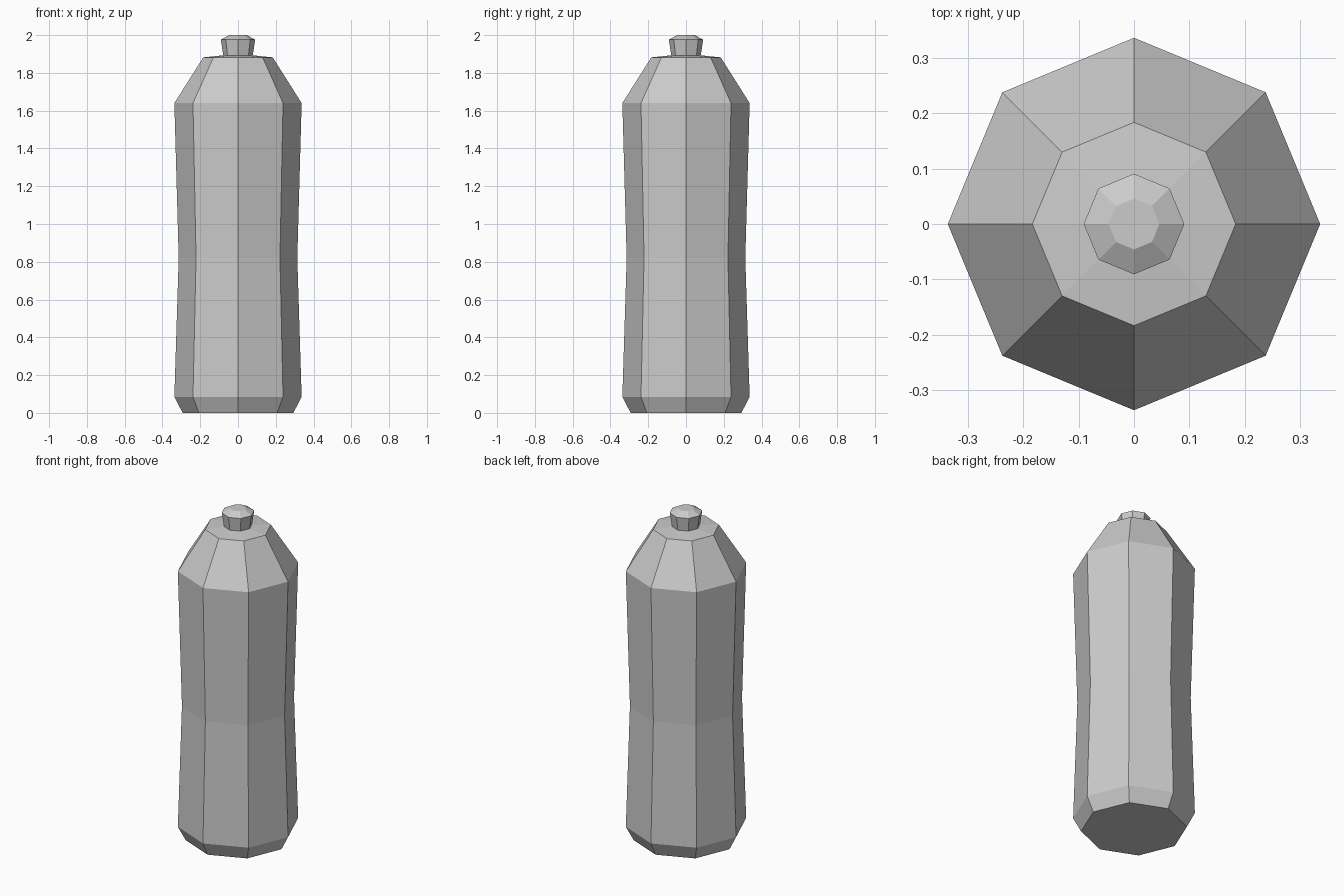
import bpy, bmesh
from math import cos, sin, pi

if "Cube" in bpy.data.objects:
    bpy.data.objects.remove(bpy.data.objects["Cube"])

SIDES = 8


def lathe(name, profile, close_bottom=False, close_top=False):
    """Revolve (radius, height) points into a flat-shaded octagonal shell."""
    bm = bmesh.new()
    rings = [[bm.verts.new((r * cos(2 * pi * i / SIDES), r * sin(2 * pi * i / SIDES), z))
              for i in range(SIDES)] for r, z in profile]
    for low, high in zip(rings, rings[1:]):
        for i in range(SIDES):
            j = (i + 1) % SIDES
            bm.faces.new((low[i], low[j], high[j], high[i]))
    if close_bottom:
        bm.faces.new(rings[0][::-1])
    if close_top:
        bm.faces.new(rings[-1])
    mesh = bpy.data.meshes.new(name)
    bm.to_mesh(mesh)
    bm.free()
    obj = bpy.data.objects.new(name, mesh)
    bpy.context.collection.objects.link(obj)
    return obj


# Bottle: chamfered base, slight waist, sloped shoulder, shallow lid
lathe("bottle_body", [(0.293, 0), (0.337, 0.085), (0.314, 0.82), (0.337, 1.64),
                      (0.184, 1.882), (0.078, 1.893)], close_bottom=True)

# Spout: flared knob with a chamfered top, seated on the lid opening
lathe("spout", [(0.078, 1.893), (0.091, 1.976), (0.046, 2.0)], close_top=True)
